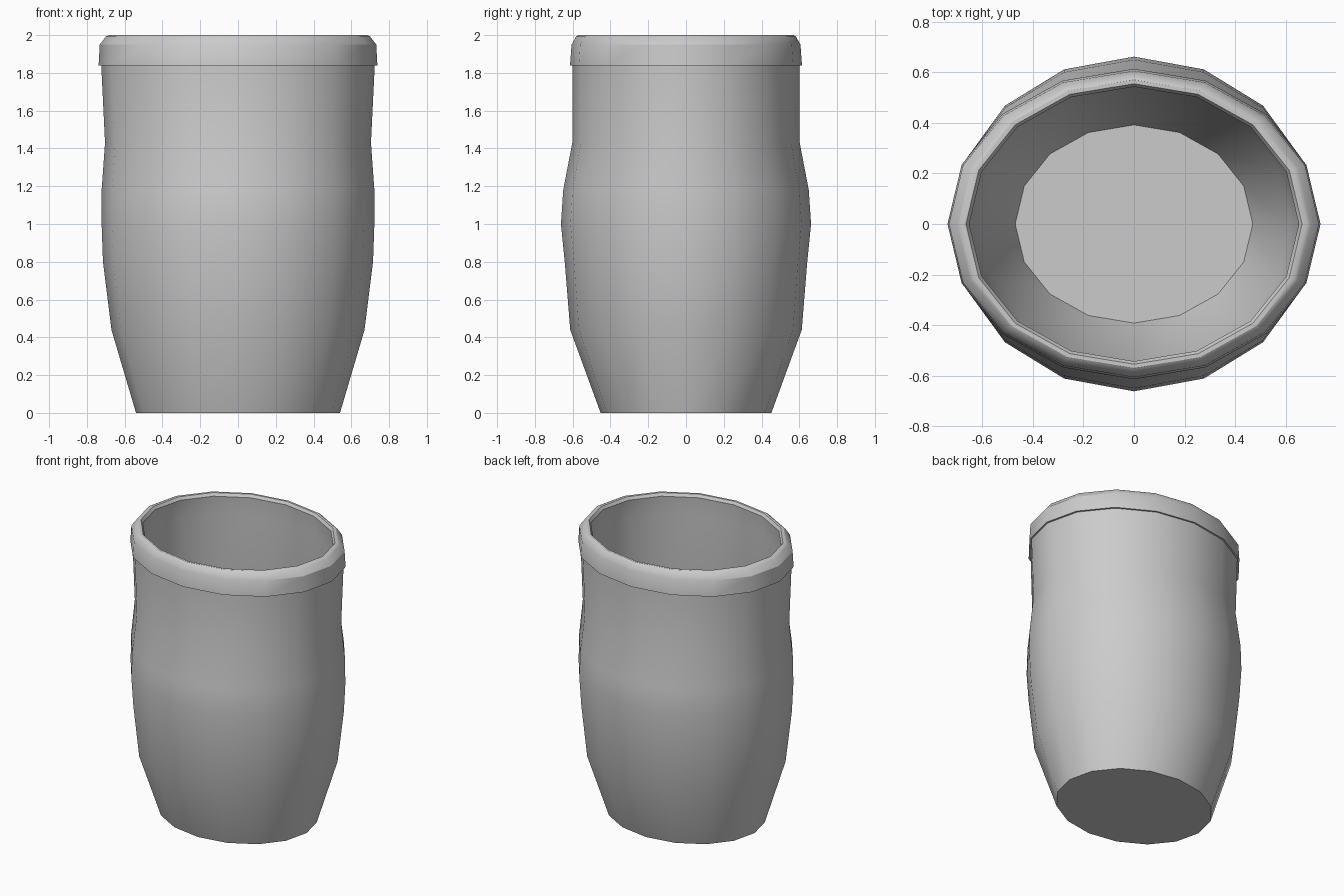
import bpy, bmesh
from math import sin, cos, tau

if "Cube" in bpy.data.objects:
    bpy.data.objects.remove(bpy.data.objects["Cube"])

SIDES = 16

# (half width x, half depth y, height): outer wall, rim, then inner wall to floor
PROFILE = [
    (0.54, 0.452, 0.0), (0.67, 0.613, 0.44), (0.715, 0.642, 0.80),
    (0.722, 0.662, 1.0), (0.722, 0.65, 1.18), (0.704, 0.602, 1.43),
    (0.724, 0.602, 1.84),
    # overhanging rim
    (0.738, 0.614, 1.84), (0.732, 0.606, 1.95), (0.70, 0.582, 1.992),
    (0.685, 0.57, 2.0), (0.665, 0.555, 2.0), (0.652, 0.543, 1.98),
    # inside
    (0.672, 0.555, 1.84), (0.655, 0.555, 1.43), (0.671, 0.60, 1.18),
    (0.671, 0.612, 1.0), (0.664, 0.592, 0.80), (0.62, 0.563, 0.45),
    (0.47, 0.392, 0.04),
]


def lathe(name, profile):
    bm = bmesh.new()
    rings = [[bm.verts.new((rx * cos(tau * i / SIDES), ry * sin(tau * i / SIDES), z))
              for i in range(SIDES)] for rx, ry, z in profile]
    for a, b in zip(rings, rings[1:]):
        for i in range(SIDES):
            j = (i + 1) % SIDES
            bm.faces.new((a[i], a[j], b[j], b[i]))
    # underside and inner floor
    bm.faces.new(rings[0][::-1])
    bm.faces.new(rings[-1])
    bmesh.ops.recalc_face_normals(bm, faces=bm.faces)
    mesh = bpy.data.meshes.new(name)
    bm.to_mesh(mesh)
    bm.free()
    obj = bpy.data.objects.new(name, mesh)
    bpy.context.collection.objects.link(obj)
    return obj


# Oval cup with rim
cup = lathe("cup", PROFILE)
bpy.context.view_layer.objects.active = cup
cup.select_set(True)
bpy.ops.object.shade_smooth_by_angle(angle=0.52)
